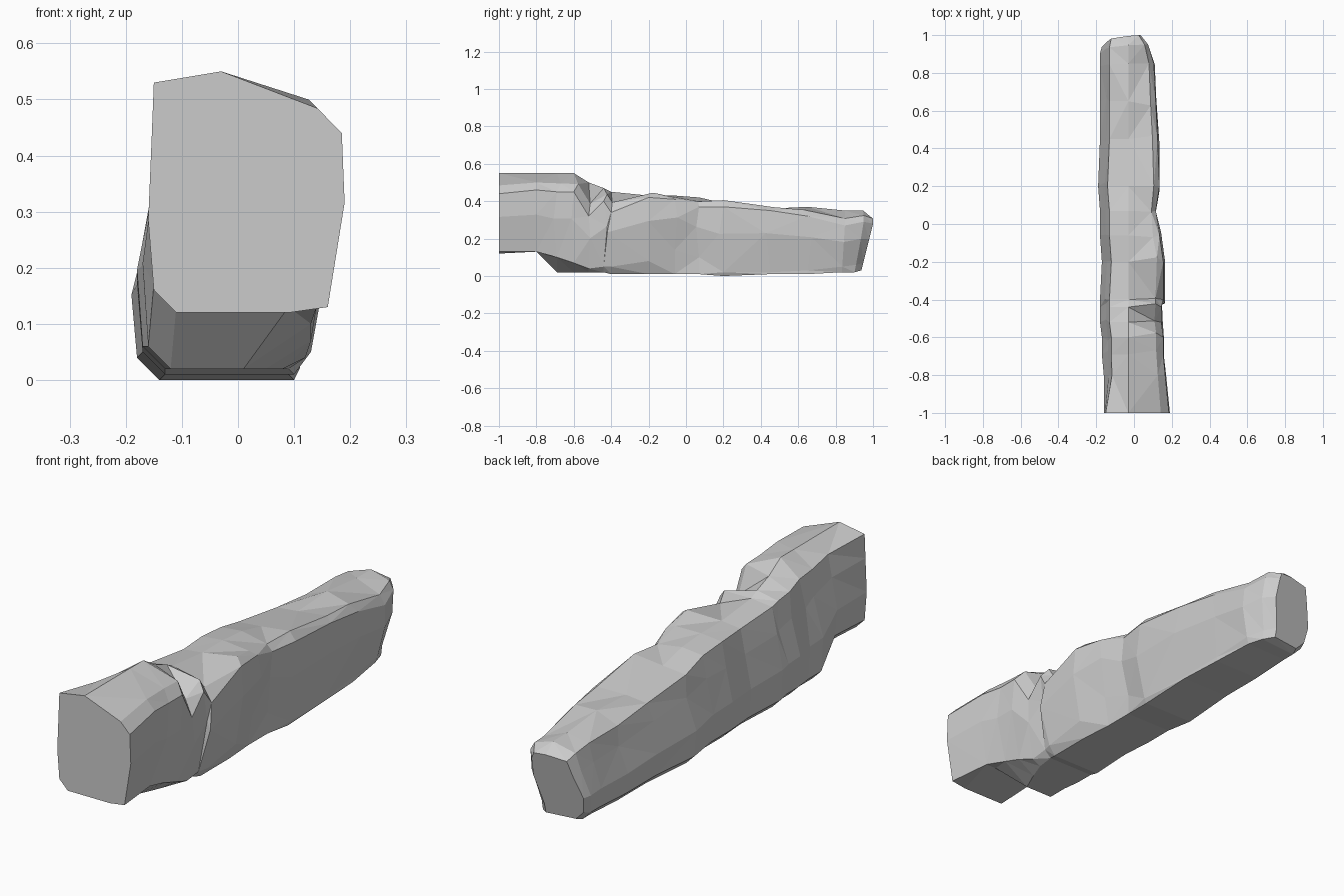
import bpy
import bmesh
import random

random.seed(4)
default = bpy.data.objects.get("Cube")
if default:
    bpy.data.objects.remove(default, do_unlink=True)

# One flat stone colour
stone = bpy.data.materials.new("pale grey stone")
stone.use_nodes = True
colour = (0.6, 0.6, 0.6, 1)
stone.diffuse_color = colour
stone.node_tree.nodes["Principled BSDF"].inputs["Base Color"].default_value = colour

# Stations along the length:
# y, min x, max x, left crest z, ridge z, shoulder z, lower edge z, base z, base edge x
STATIONS = [
    (-1, -.16, .19, .53, .55, .44, .13, .12, .09),
    (-.8, -.16, .17, .51, .55, .46, .13, .13, .09),
    (-.69, -.17, .16, .49, .55, .45, .1, .02, .01),
    (-.6, -.17, .16, .48, .55, .45, .07, .02, .05),
    (-.52, -.18, .15, .46, .5, .32, .04, .02, .08),
    (-.44, -.18, .15, .45, .47, .4, .05, .02, .09),
    (-.4, -.18, .16, .44, .45, .34, .05, .01, .1),
    (-.2, -.17, .16, .42, .43, .42, .08, .01, .1),
    (-.06, -.18, .14, .42, .43, .41, .14, .01, .09),
    (.07, -.18, .12, .41, .42, .37, .1, .01, .09),
    (.2, -.19, .14, .38, .39, .37, .02, 0, .1),
    (.45, -.18, .13, .35, .36, .35, .02, .01, .1),
    (.65, -.18, .12, .33, .37, .32, .03, .01, .09),
    (.85, -.18, .11, .33, .35, .27, .05, .02, .07),
    (.95, -.18, .08, .32, .35, .29, .06, .02, .05),
    (1, -.17, .04, .3, .31, .28, .07, .03, .01),
]


def mix(a, b, t):
    return a + (b - a) * t


def section(y, left, right, crest, ridge, shoulder, lower, base, base_x):
    """Return the outline of the rock at one station."""
    inset = .05 * min(1, .2 + (y + 1) / .3)
    middle = -.03
    outline = [
        (left + .05, base),
        (left + .01, base + .04),
        (left, mix(base, crest, .4)),
        (mix(left, left + inset, .6), mix(base, crest, .75)),
        (left + inset, crest),
        (middle, ridge),
        (mix(middle, right, .78), mix(ridge, shoulder, .78) + .02),
        (right - .005, shoulder),
        (right, mix(lower, shoulder, .6)),
        (right - .03, lower),
        (base_x, base),
    ]
    # Rake and round the far end
    rake = max(0, min(1, (y - .8) / .2))
    points = []
    for i, (x, z) in enumerate(outline):
        back = rake * (.25 * max(0, .28 - z) + .15 * max(0, -x))
        rough = .012 if i in (3, 6, 8) and abs(y) < .8 else 0
        points.append((
            x + random.uniform(-rough, rough) * .5,
            y - back + random.uniform(-rough, rough) * 2,
            z + random.uniform(-rough, rough),
        ))
    return points


# Loft the sections into one faceted slab
bm = bmesh.new()
rings = [[bm.verts.new(p) for p in section(*s)] for s in STATIONS]
for near, far in zip(rings, rings[1:]):
    for i in range(len(near)):
        j = (i + 1) % len(near)
        bm.faces.new((near[i], near[j], far[j], far[i]))
caps = [bm.faces.new(rings[0]), bm.faces.new(reversed(rings[-1]))]
bmesh.ops.recalc_face_normals(bm, faces=bm.faces[:])
bmesh.ops.triangulate(bm, faces=[f for f in bm.faces if f not in caps])

mesh = bpy.data.meshes.new("rock_slab")
bm.to_mesh(mesh)
bm.free()
mesh.materials.append(stone)
rock = bpy.data.objects.new("rock_slab", mesh)
bpy.context.collection.objects.link(rock)
